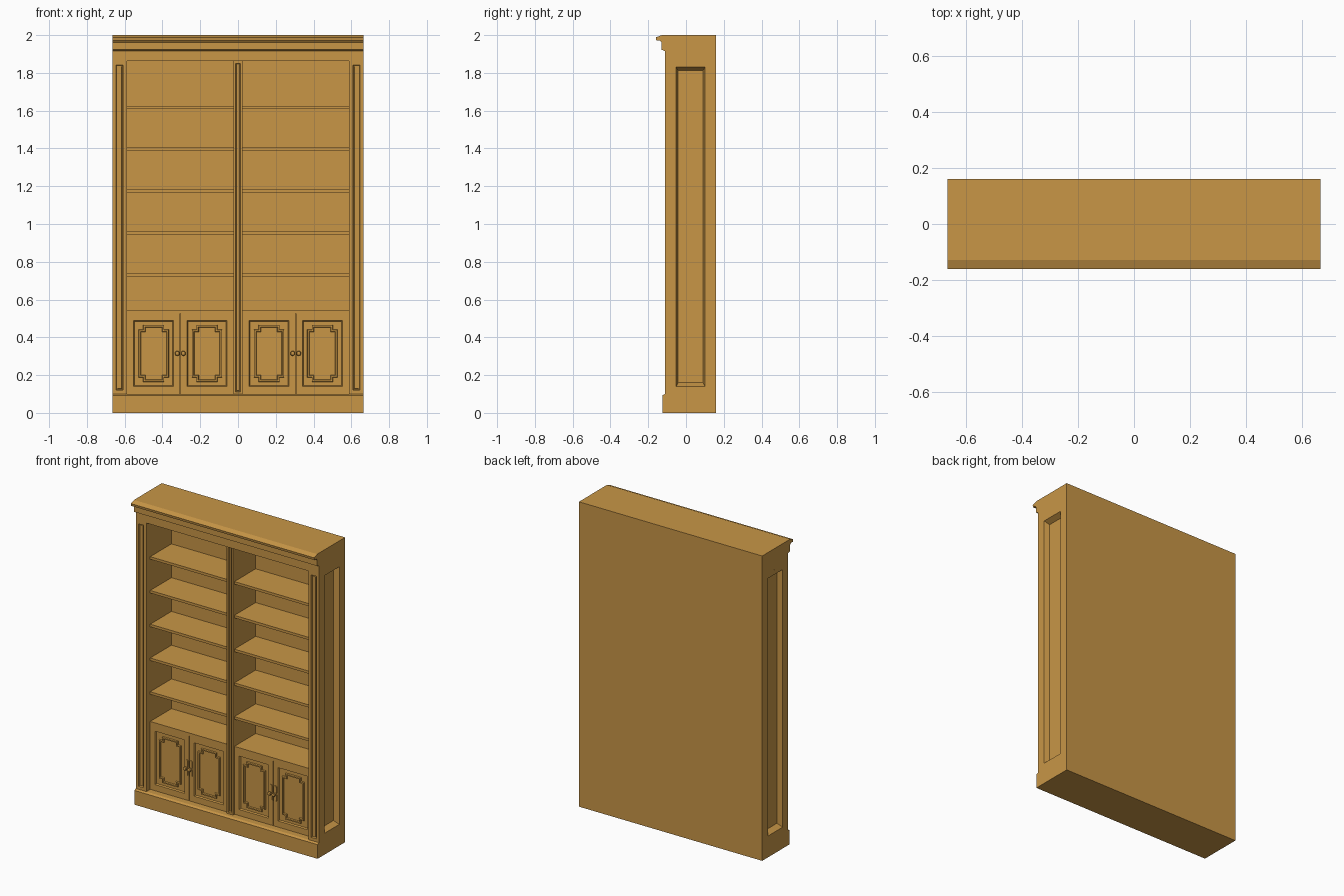
import bpy, bmesh, math

if "Cube" in bpy.data.objects:
    bpy.data.objects.remove(bpy.data.objects["Cube"], do_unlink=True)

wood = bpy.data.materials.new("honey wood")
wood.use_nodes = True
tone = (0.58, 0.305, 0.062, 1)
wood.diffuse_color = tone
wood.node_tree.nodes["Principled BSDF"].inputs["Base Color"].default_value = tone

W = 0.665        # half width
BACK = 0.16      # rear face
FACE = -0.11     # stile and rail face
SET = -0.07      # shelf and door face
BAYS = {"right": (-0.588, -0.023), "left": (0.023, 0.588)}


def finish(name, bm):
    bmesh.ops.recalc_face_normals(bm, faces=bm.faces)
    mesh = bpy.data.meshes.new(name)
    bm.to_mesh(mesh)
    bm.free()
    mesh.materials.append(wood)
    obj = bpy.data.objects.new(name, mesh)
    bpy.context.collection.objects.link(obj)
    return obj


def loft(name, rings):
    """Skin a run of equal-length point loops and cap both ends."""
    bm = bmesh.new()
    loops = [[bm.verts.new(p) for p in ring] for ring in rings]
    n = len(loops[0])
    for a, b in zip(loops, loops[1:]):
        for i in range(n):
            j = (i + 1) % n
            bm.faces.new((a[i], a[j], b[j], b[i]))
    bm.faces.new(loops[0])
    bm.faces.new(loops[-1])
    return finish(name, bm)


def rect(u0, u1, z0, z1, d=0.0):
    return [(u0 + d, z0 + d), (u1 - d, z0 + d), (u1 - d, z1 - d), (u0 + d, z1 - d)]


def notched(u0, u1, z0, z1, d, n=0.024):
    u0, u1, z0, z1 = u0 + d, u1 - d, z0 + d, z1 - d
    return [(u0 + n, z0), (u1 - n, z0), (u1 - n, z0 + n), (u1, z0 + n),
            (u1, z1 - n), (u1 - n, z1 - n), (u1 - n, z1), (u0 + n, z1),
            (u0 + n, z1 - n), (u0, z1 - n), (u0, z0 + n), (u0 + n, z0 + n)]


def facing_front(ring, y):
    return [(u, y, z) for u, z in ring]


def facing_side(ring, x):
    return [(x, u, z) for u, z in ring]


def box(name, x0, x1, y0, y1, z0, z1):
    r = rect(x0, x1, z0, z1)
    return loft(name, [facing_front(r, y0), facing_front(r, y1)])


def prism(name, profile):
    return loft(name, [[(x, y, z) for y, z in profile] for x in (-W, W)])


def channelled_post(name, x0, x1, front, rear, margin, z0, z1):
    """Upright with a moulded channel down its face."""
    outer = rect(x0, x1, 0.1, z1 + 0.02)
    slot = (x0 + margin, x1 - margin, z0, z1)
    return loft(name, [facing_front(outer, rear), facing_front(outer, front),
                       facing_front(rect(*slot), front),
                       facing_front(rect(*slot, 0.003), front + 0.012),
                       facing_front(rect(*slot, 0.007), front + 0.012),
                       facing_front(rect(*slot, 0.008), front + 0.006)])


# Plinth, cornice, top rail and back
prism("plinth", [(BACK, 0), (-0.125, 0), (-0.125, 0.093), (FACE, 0.1), (BACK, 0.1)])
prism("cornice", [(BACK, 1.915), (FACE, 1.915), (-0.13, 1.923), (-0.13, 1.962),
                  (-0.138, 1.972), (-0.157, 1.972), (-0.16, 1.988),
                  (-0.128, 2.0), (BACK, 2.0)])
box("top_rail", -W, W, FACE, BACK, 1.862, 1.915)
box("back_panel", -W, W, 0.15, BACK, 0.1, 1.862)

# Sides with recessed panels, and channelled front stiles
for side, s in (("right", -1), ("left", 1)):
    outer = rect(-0.08, 0.15, 0.1, 1.862)
    loft(side + "_side", [facing_side(outer, s * 0.588), facing_side(outer, s * W),
                          facing_side(rect(-0.052, 0.1, 0.14, 1.83), s * W),
                          facing_side(rect(-0.042, 0.09, 0.16, 1.812), s * 0.63)])
    x0, x1 = sorted((s * 0.588, s * W))
    channelled_post(side + "_stile", x0, x1, FACE, -0.08, 0.02, 0.12, 1.842)

# Centre divider
channelled_post("centre_divider", -0.023, 0.023, -0.085, 0.15, 0.011, 0.11, 1.85)


def door(name, x0, x1, p0, p1):
    outer = rect(x0, x1, 0.1, 0.525)
    panel = (p0, p1, 0.14, 0.49)
    loft(name, [facing_front(outer, -0.052), facing_front(outer, SET),
                facing_front(rect(*panel), SET),
                facing_front(rect(*panel, 0.005), SET + 0.009)])
    # Notched moulding around a flat field
    field = (p0 + 0.026, p1 - 0.026, 0.164, 0.466)
    steps = ((0, 0.009), (0.002, -0.001), (0.010, -0.001), (0.013, 0.007))
    loft(name + "_moulding", [facing_front(notched(*field, d), SET + h) for d, h in steps])


def handle(name, x):
    # Two rounded backplate lobes with a turned knob between them
    for part, z in (("upper", 0.342), ("lower", 0.288)):
        pts = []
        for i in range(16):
            a = 2 * math.pi * i / 16
            lift = 0.016 if math.sin(a) >= 0 else -0.016
            pts.append((x + 0.01 * math.cos(a), z + lift + 0.01 * math.sin(a)))
        loft(name + "_" + part + "_plate",
             [facing_front(pts, SET), facing_front(pts, SET - 0.006)])
    rings = []
    for radius, out in ((0.006, 0), (0.006, 0.012), (0.011, 0.016),
                        (0.013, 0.021), (0.01, 0.027), (0.004, 0.029)):
        rings.append([(x + radius * math.cos(i * math.pi / 8), SET - out,
                       0.315 + radius * math.sin(i * math.pi / 8)) for i in range(16)])
    loft(name + "_knob", rings)


# Bays: cupboard, paired doors, and shelves
for side, (x0, x1) in BAYS.items():
    mid = (x0 + x1) / 2
    box(side + "_cupboard", x0, x1, -0.055, 0.15, 0.1, 0.525)
    box(side + "_counter", x0, x1, SET, 0.15, 0.525, 0.545)
    for label, a, b in (("a", x0, mid - 0.002), ("b", mid + 0.002, x1)):
        inner = 0.035
        p0 = a + (inner if label == "a" else inner - 0.002)
        p1 = b - (inner - 0.002 if label == "a" else inner)
        door(side + "_door_" + label, a, b, p0, p1)
        handle(side + "_handle_" + label, mid + (-0.016 if label == "a" else 0.016))
    for i in range(5):
        top = 0.74 + i * 0.2215
        box(f"{side}_shelf_{i + 1}", x0, x1, SET, 0.15, top - 0.017, top)

# Keep edges crisp while rounding the knobs
bpy.ops.object.select_all(action="DESELECT")
for obj in bpy.context.scene.objects:
    if obj.type == "MESH" and obj.name.endswith("_knob"):
        obj.select_set(True)
        bpy.context.view_layer.objects.active = obj
bpy.ops.object.shade_smooth_by_angle(angle=math.radians(35))
